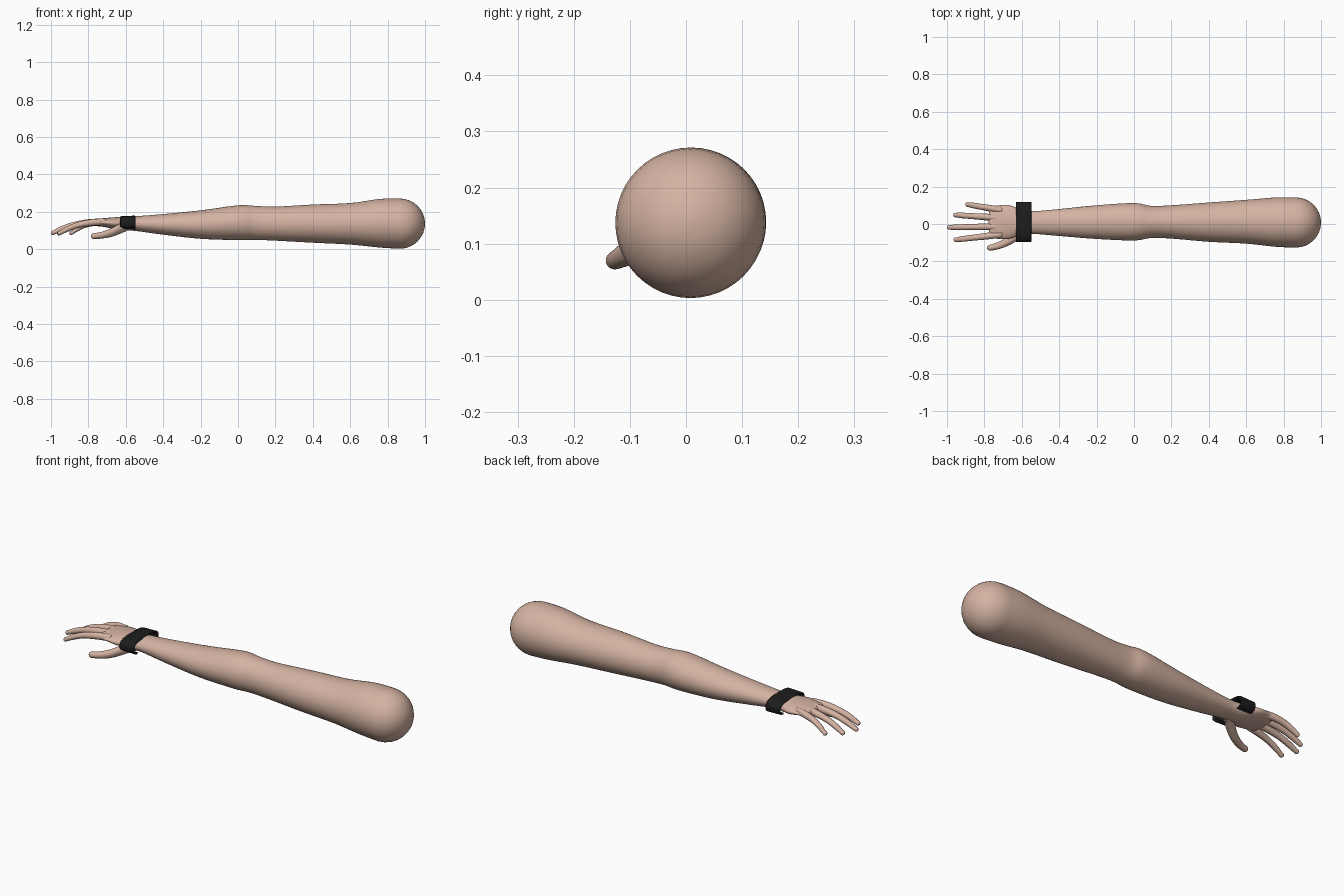
import bpy, bmesh, math
from mathutils import Vector

cube = bpy.data.objects.get("Cube")
if cube:
    bpy.data.objects.remove(cube)


def make_material(name, colour):
    mat = bpy.data.materials.new(name)
    mat.use_nodes = True
    mat.diffuse_color = (*colour, 1)
    mat.node_tree.nodes["Principled BSDF"].inputs["Base Color"].default_value = (*colour, 1)
    return mat


skin = make_material("skin", (0.66, 0.45, 0.36))
black = make_material("black strap", (0.012, 0.012, 0.012))


def finish(name, bm, mat):
    bmesh.ops.recalc_face_normals(bm, faces=bm.faces)
    mesh = bpy.data.meshes.new(name)
    bm.to_mesh(mesh)
    bm.free()
    mesh.materials.append(mat)
    obj = bpy.data.objects.new(name, mesh)
    bpy.context.collection.objects.link(obj)
    bpy.ops.object.select_all(action='DESELECT')
    obj.select_set(True)
    bpy.context.view_layer.objects.active = obj
    bpy.ops.object.shade_smooth_by_angle(angle=math.radians(40))
    return obj


def smooth_path(keys, steps):
    """Catmull-Rom interpolation of section tuples."""
    keys = [Vector(k) for k in keys]
    pts = [keys[0]] + keys + [keys[-1]]
    out = []
    for a, b, c, d in zip(pts, pts[1:], pts[2:], pts[3:]):
        for i in range(steps):
            t = i / steps
            out.append(0.5 * (2 * b + (c - a) * t + (2 * a - 5 * b + 4 * c - d) * t ** 2
                              + (3 * b - a - 3 * c + d) * t ** 3))
    return out + [keys[-1]]


def loft(name, keys, cap_start, cap_end, sides=32, steps=4):
    """Skin elliptical sections (x, y, z, half width, half height) running toward -x."""
    body = smooth_path(keys, steps)

    def dome(s, direction, depth):
        rings = []
        for i in range(1, 9):
            a = math.pi / 2 * min(i / 8, 0.985)
            k = math.cos(a)
            rings.append(Vector((s[0] + direction * depth * math.sin(a), s[1], s[2], s[3] * k, s[4] * k)))
        return rings

    sections = dome(body[0], 1, cap_start)[::-1] + body + dome(body[-1], -1, cap_end)
    bm = bmesh.new()
    rings = []
    for x, y, z, w, h in sections:
        angles = [math.tau * i / sides for i in range(sides)]
        rings.append([bm.verts.new((x, y + w * math.cos(a), z + h * math.sin(a))) for a in angles])
    for r, s in zip(rings, rings[1:]):
        for i in range(sides):
            j = (i + 1) % sides
            bm.faces.new((r[i], r[j], s[j], s[i]))
    bm.faces.new(rings[0])
    bm.faces.new(rings[-1])
    return finish(name, bm, skin)


# Arm from rounded shoulder to knuckles
loft("arm_and_palm", [
    (0.866, 0.008, 0.137, 0.134, 0.134),
    (0.76, 0.010, 0.139, 0.132, 0.130),
    (0.60, 0.012, 0.136, 0.117, 0.111),
    (0.40, 0.010, 0.137, 0.105, 0.102),
    (0.20, 0.011, 0.137, 0.089, 0.091),
    (0.09, 0.011, 0.141, 0.086, 0.091),
    (0.00, 0.012, 0.142, 0.100, 0.093),
    (-0.20, 0.010, 0.132, 0.090, 0.076),
    (-0.40, 0.008, 0.133, 0.072, 0.055),
    (-0.54, 0.008, 0.137, 0.061, 0.040),
    (-0.61, 0.010, 0.138, 0.072, 0.036),
    (-0.67, 0.011, 0.140, 0.090, 0.030),
    (-0.72, 0.010, 0.143, 0.090, 0.023),
    (-0.76, 0.009, 0.142, 0.084, 0.018),
], 0.134, 0.018, sides=48, steps=5)

# Fingers: base y, tip x, tip y, tip z
fingers = {
    "index": (-0.056, -0.953, -0.084, 0.086),
    "middle": (-0.014, -0.988, -0.018, 0.088),
    "ring": (0.032, -0.955, 0.048, 0.085),
    "little": (0.074, -0.890, 0.104, 0.087),
}
for name, (base_y, tip_x, tip_y, tip_z) in fingers.items():
    start = Vector((-0.71, base_y, 0.147))
    tip = Vector((tip_x, tip_y, tip_z))
    keys = []
    for t, lift, r in ((0, 0, 0.017), (0.3, 0.014, 0.018), (0.6, 0.019, 0.016),
                       (0.85, 0.011, 0.015), (1, 0, 0.012)):
        p = start.lerp(tip, t)
        keys.append((p.x, p.y, p.z + lift, r, r))
    loft(name + "_finger", keys, 0.008, 0.012, sides=16)

# Thumb hanging forward and below the palm
loft("thumb", [
    (-0.585, -0.025, 0.128, 0.032, 0.026),
    (-0.635, -0.065, 0.108, 0.030, 0.027),
    (-0.680, -0.095, 0.088, 0.024, 0.023),
    (-0.730, -0.117, 0.075, 0.019, 0.018),
    (-0.770, -0.127, 0.070, 0.016, 0.016),
], 0.02, 0.016, sides=20)

# Wrist strap: broad, slanted open loop with its gap underneath
bm = bmesh.new()
rings = []
count = 40
for i in range(count + 1):
    a = math.radians(-58 + 296 * i / count)
    c, s = math.cos(a), math.sin(a)
    ny, nz = math.copysign(abs(c) ** 0.6, c), math.copysign(abs(s) ** 0.8, s)
    ring = []
    for x, w, h in ((-0.632, 0.107, 0.036), (-0.548, 0.107, 0.040),
                    (-0.548, 0.095, 0.030), (-0.632, 0.095, 0.027)):
        ring.append(bm.verts.new((x, 0.011 + ny * w, 0.140 + nz * h)))
    rings.append(ring)
for r, s in zip(rings, rings[1:]):
    for i in range(4):
        j = (i + 1) % 4
        bm.faces.new((r[i], r[j], s[j], s[i]))
bm.faces.new(rings[0])
bm.faces.new(rings[-1])
strap = finish("wrist_strap", bm, black)
bevel = strap.modifiers.new("soft edges", 'BEVEL')
bevel.width = 0.004
bevel.segments = 2
bevel.limit_method = 'ANGLE'
